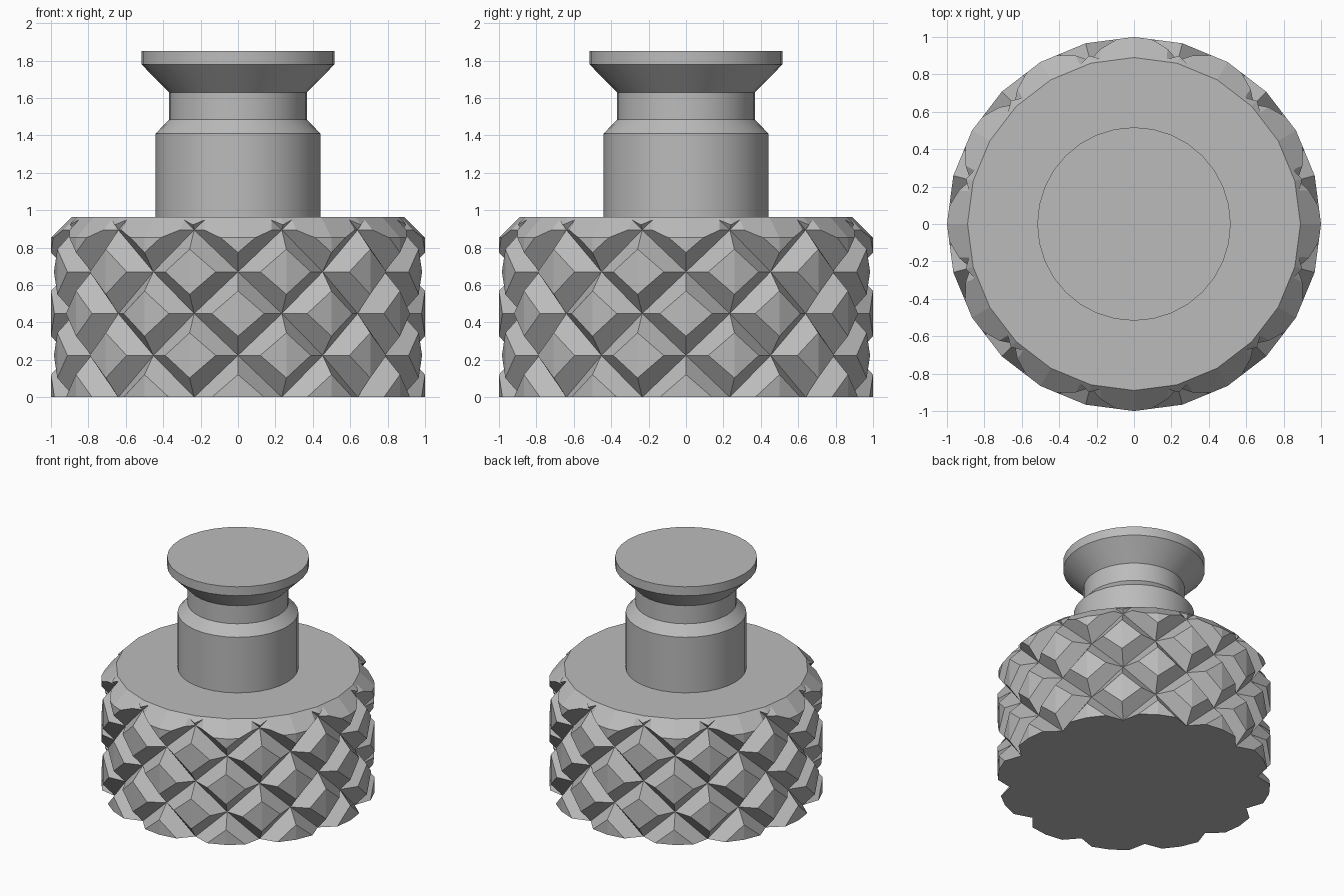
import bpy, bmesh
from math import sin, cos, pi

if "Cube" in bpy.data.objects:
    bpy.data.objects.remove(bpy.data.objects["Cube"], do_unlink=True)

GREY = (0.5, 0.5, 0.5, 1)
grey = bpy.data.materials.new("grey")
grey.use_nodes = True
grey.diffuse_color = GREY
grey.node_tree.nodes["Principled BSDF"].inputs["Base Color"].default_value = GREY


def finish(bm, name):
    bmesh.ops.recalc_face_normals(bm, faces=bm.faces)
    mesh = bpy.data.meshes.new(name)
    bm.to_mesh(mesh)
    bm.free()
    mesh.materials.append(grey)
    ob = bpy.data.objects.new(name, mesh)
    bpy.context.collection.objects.link(ob)
    return ob


def lathe(name, profile, sides):
    """Closed solid turned from (radius, height) pairs."""
    bm = bmesh.new()
    rings = [[bm.verts.new((r * cos(2 * pi * i / sides), r * sin(2 * pi * i / sides), z))
              for i in range(sides)] for r, z in profile]
    for low, high in zip(rings, rings[1:]):
        for i in range(sides):
            n = (i + 1) % sides
            bm.faces.new((low[i], low[n], high[n], high[i]))
    bm.faces.new(rings[0])
    bm.faces.new(rings[-1])
    return finish(bm, name)


# Knurled barrel: staggered rows of raised, truncated diamonds
SIDES, ROW, GROOVE = 24, 0.2235, 0.905
FLAT = 0.54          # flat top size relative to the whole diamond
FIRST, LAST = -1, 5  # rows run past both ends and are trimmed later


def polar(r, j, z):
    a = 2 * pi * j / SIDES
    return r * cos(a), r * sin(a), z


bm = bmesh.new()
nodes = {}


def node(k, j):
    """Groove crossing shared by four diamonds."""
    key = (k, j % SIDES)
    if key not in nodes:
        nodes[key] = bm.verts.new(polar(GROOVE, j, k * ROW))
    return nodes[key]


def on_facet(j, side, z):
    a, b = polar(1, j, z), polar(1, j + side, z)
    return [p + (q - p) * FLAT for p, q in zip(a, b)]


for k in range(FIRST, LAST + 1):
    for j in range(SIDES):
        if (k + j) % 2:
            continue
        z = k * ROW
        outer = [node(k + 1, j), node(k, j + 1), node(k - 1, j), node(k, j - 1)]
        inner = [bm.verts.new(p) for p in (
            polar(1, j, z + ROW * FLAT), on_facet(j, 1, z),
            polar(1, j, z - ROW * FLAT), on_facet(j, -1, z))]
        for i in range(4):
            n = (i + 1) % 4
            bm.faces.new((outer[i], outer[n], inner[n], inner[i]))
        bm.faces.new((inner[0], inner[1], inner[2]))
        bm.faces.new((inner[0], inner[2], inner[3]))

# Close both ragged ends with a fan
tip_low = bm.verts.new((0, 0, (FIRST - 1) * ROW))
tip_high = bm.verts.new((0, 0, (LAST + 1) * ROW))
for e in [e for e in bm.edges if e.is_boundary]:
    a, b = e.verts
    bm.faces.new((a, b, tip_high if a.co.z > 0.5 else tip_low))
base = finish(bm, "knurled_base")

# Trim the barrel to a flat bottom, flat top and chamfered rim
trim = lathe("trim_cone", [(1.85, 0), (0.89, 0.963)], SIDES)
mod = base.modifiers.new("trim", 'BOOLEAN')
mod.operation = 'INTERSECT'
mod.solver = 'EXACT'
mod.object = trim
bpy.context.view_layer.objects.active = base
base.select_set(True)
bpy.ops.object.modifier_apply(modifier=mod.name)
bpy.data.objects.remove(trim, do_unlink=True)
base.select_set(False)

# Stem with shoulder, neck and flared cap
handle = lathe("handle", [(0.44, 0.95), (0.44, 1.41), (0.368, 1.485), (0.368, 1.63),
                          (0.517, 1.78), (0.517, 1.852)], 32)
bpy.context.view_layer.objects.active = handle
handle.select_set(True)
bpy.ops.object.shade_smooth_by_angle(angle=pi / 7)
